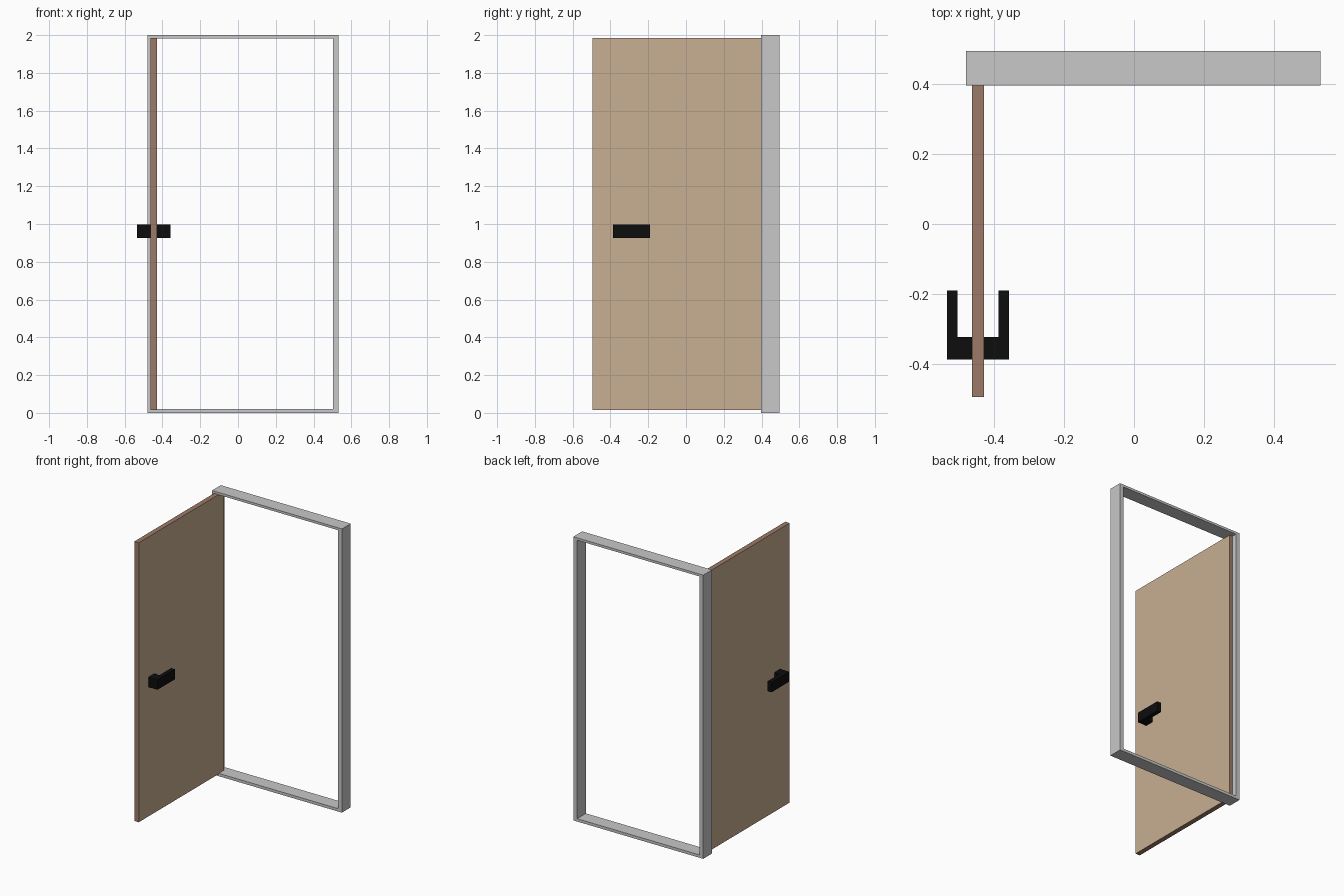
import bpy, bmesh

if "Cube" in bpy.data.objects:
    bpy.data.objects.remove(bpy.data.objects["Cube"])


def material(name, r, g, b):
    m = bpy.data.materials.new(name)
    m.diffuse_color = (r, g, b, 1)
    m.use_nodes = True
    m.node_tree.nodes["Principled BSDF"].inputs["Base Color"].default_value = m.diffuse_color
    return m


GREY = material("frame_grey", 0.58, 0.58, 0.58)
TAN = material("door_tan", 0.58, 0.425, 0.29)
BROWN = material("edge_brown", 0.335, 0.197, 0.14)
BLACK = material("handle_black", 0.004, 0.004, 0.004)


def extrude_profile(name, loops, axis, lo, hi, mats):
    """Prism from 2D loops: one outline, or outer + inner outlines for a ring.
    axis 'y' -> points are (x, z); axis 'z' -> points are (x, y)."""
    def place(p, d):
        return (p[0], d, p[1]) if axis == 'y' else (p[0], p[1], d)
    bm = bmesh.new()
    ends = []
    for d in (lo, hi):
        ends.append([[bm.verts.new(place(p, d)) for p in loop] for loop in loops])
    n = len(loops[0])
    for a, b in zip(*ends):
        for i in range(len(a)):
            j = (i + 1) % len(a)
            bm.faces.new((a[i], a[j], b[j], b[i]))
    for end in ends:
        if len(end) == 1:
            bm.faces.new(end[0])
        else:
            for i in range(n):
                j = (i + 1) % n
                bm.faces.new((end[0][i], end[0][j], end[1][j], end[1][i]))
    bmesh.ops.recalc_face_normals(bm, faces=bm.faces)
    me = bpy.data.meshes.new(name)
    bm.to_mesh(me)
    bm.free()
    for m in mats:
        me.materials.append(m)
    ob = bpy.data.objects.new(name, me)
    bpy.context.collection.objects.link(ob)
    return ob


def rect(x0, x1, y0, y1):
    return [(x0, y0), (x1, y0), (x1, y1), (x0, y1)]


# Door frame: rectangular ring
extrude_profile("door_frame",
                [rect(-0.48, 0.533, 0, 2), rect(-0.452, 0.503, 0.02, 1.983)],
                'y', 0.396, 0.494, [GREY])

# Door leaf, swung open, hinge edge set into the frame; brown on its thin edges
door = extrude_profile("door_leaf", [rect(-0.463, -0.428, -0.494, 0.457)],
                       'z', 0.015, 1.985, [TAN, BROWN])
for f in door.data.polygons:
    f.material_index = 0 if abs(f.normal.x) > 0.5 else 1

# L-shaped lever handles, mirrored about the leaf centre
CX = -0.4455
for side, label in ((-1, "outer_handle"), (1, "inner_handle")):
    outline = [(0.015, -0.387), (0.0885, -0.387), (0.0885, -0.19),
               (0.058, -0.19), (0.058, -0.322), (0.015, -0.322)]
    extrude_profile(label, [[(CX + side * x, y) for x, y in outline]],
                    'z', 0.927, 0.997, [BLACK])
